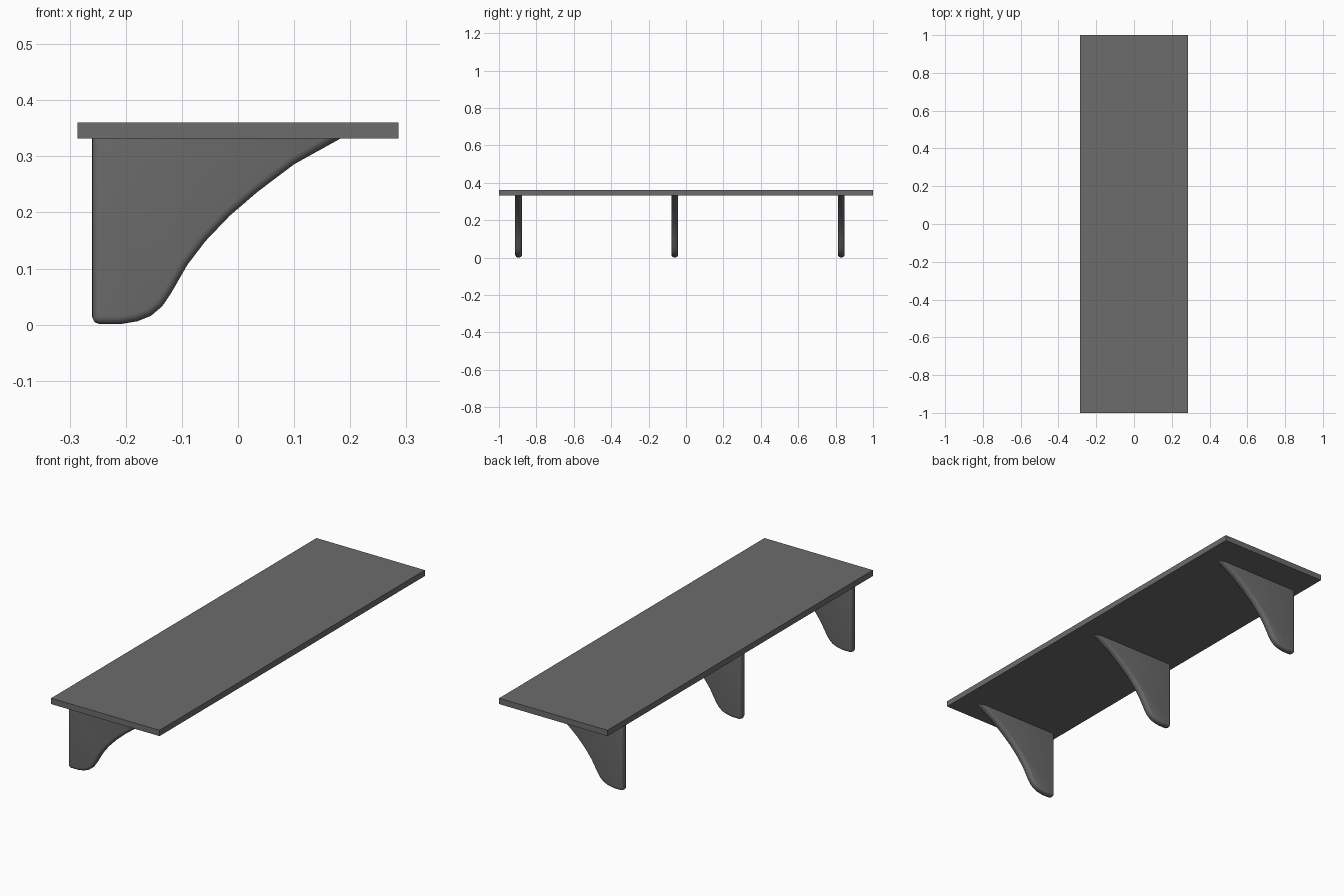
import bpy, bmesh

if "Cube" in bpy.data.objects:
    bpy.data.objects.remove(bpy.data.objects["Cube"])

grey = bpy.data.materials.new("dark_grey")
grey.diffuse_color = (0.15, 0.15, 0.15, 1)
grey.use_nodes = True
grey.node_tree.nodes["Principled BSDF"].inputs["Base Color"].default_value = grey.diffuse_color

UNDERSIDE, TOP = 0.332, 0.36
THICK = 0.036

# Side outline of a bracket (x, z): wall edge, rounded foot, sweeping curve
OUTLINE = [(-0.26, UNDERSIDE), (-0.26, 0.014), (-0.256, 0.005), (-0.247, 0.001),
           (-0.21, 0.001), (-0.18, 0.006), (-0.155, 0.016), (-0.135, 0.033),
           (-0.12, 0.055), (-0.09, 0.107), (-0.058, 0.149), (-0.015, 0.194),
           (0.035, 0.237), (0.1, 0.286), (0.183, UNDERSIDE)]


def finish(name, bm):
    bmesh.ops.recalc_face_normals(bm, faces=bm.faces)
    mesh = bpy.data.meshes.new(name)
    bm.to_mesh(mesh)
    bm.free()
    mesh.materials.append(grey)
    obj = bpy.data.objects.new(name, mesh)
    bpy.context.collection.objects.link(obj)
    return obj


# Shelf board
bm = bmesh.new()
bmesh.ops.create_cube(bm, size=1)
for v in bm.verts:
    v.co.x *= 0.572
    v.co.y *= 2
    v.co.z = (UNDERSIDE + TOP) / 2 + v.co.z * (TOP - UNDERSIDE)
finish("shelf_board", bm)


# Support bracket: extruded outline with its rim rounded, flat where it meets the board
def bracket(name, y):
    bm = bmesh.new()
    face = bm.faces.new([bm.verts.new((x, y - THICK / 2, z)) for x, z in OUTLINE])
    out = bmesh.ops.extrude_face_region(bm, geom=[face])
    for v in out["geom"]:
        if isinstance(v, bmesh.types.BMVert):
            v.co.y += THICK
    rim = [e for e in bm.edges
           if abs(e.verts[0].co.y - e.verts[1].co.y) < 1e-5
           and min(v.co.z for v in e.verts) < UNDERSIDE - 1e-4]
    bmesh.ops.bevel(bm, geom=rim, offset=0.014, offset_type='OFFSET', segments=4,
                    profile=0.5, affect='EDGES', clamp_overlap=False)
    obj = finish(name, bm)
    bpy.ops.object.select_all(action='DESELECT')
    obj.select_set(True)
    bpy.context.view_layer.objects.active = obj
    bpy.ops.object.shade_smooth_by_angle(angle=0.6)


for name, y in (("front_bracket", -0.895), ("middle_bracket", -0.06), ("back_bracket", 0.83)):
    bracket(name, y)
